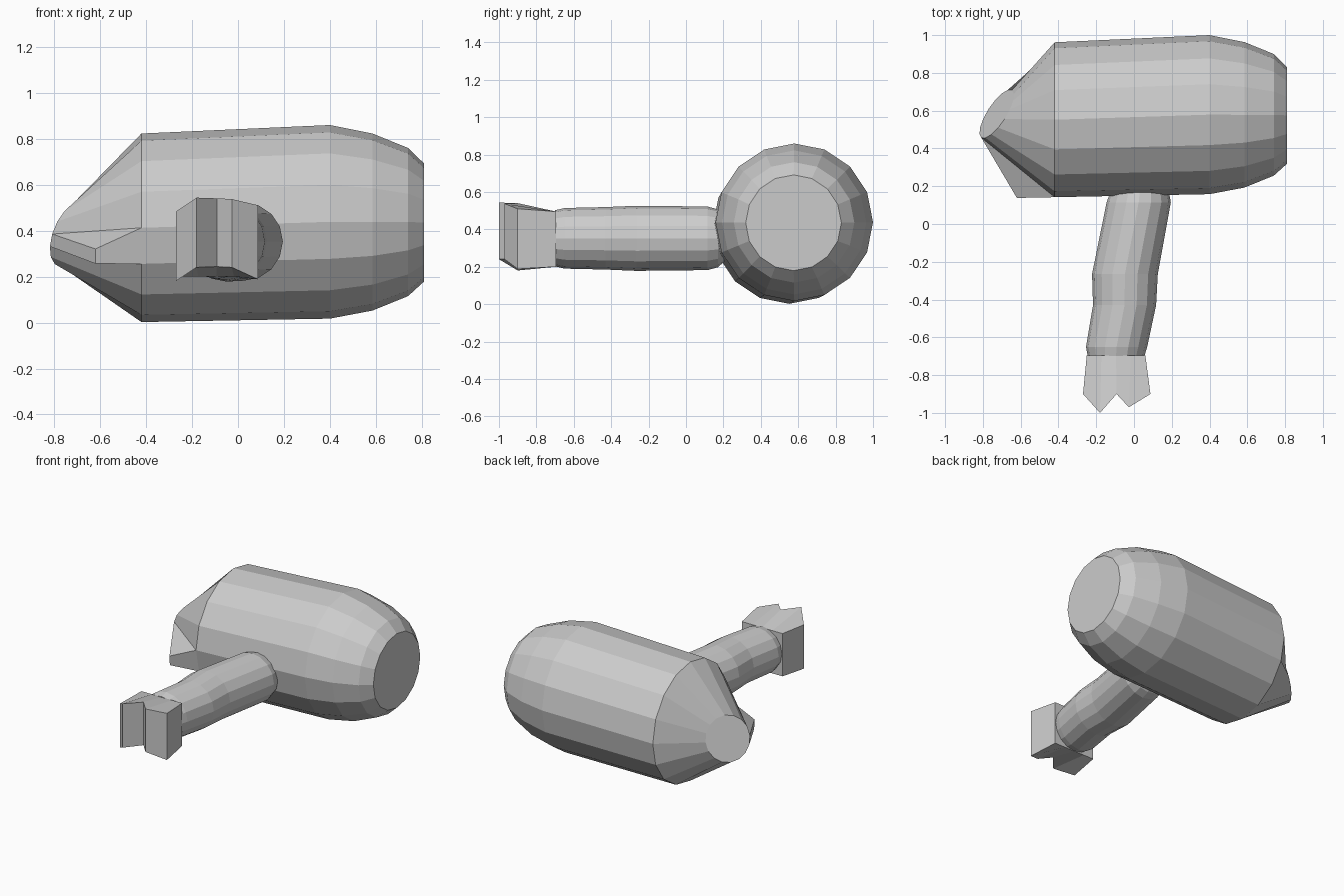
import bpy, bmesh
from math import cos, sin, pi
from mathutils import Vector

if "Cube" in bpy.data.objects:
    bpy.data.objects.remove(bpy.data.objects["Cube"])

SIDES = 16


def finish(bm, name):
    bmesh.ops.recalc_face_normals(bm, faces=bm.faces)
    mesh = bpy.data.meshes.new(name)
    bm.to_mesh(mesh)
    bm.free()
    obj = bpy.data.objects.new(name, mesh)
    bpy.context.collection.objects.link(obj)
    return obj


def ring(center, u, v, r):
    c, u, v = Vector(center), Vector(u), Vector(v)
    return [c + r * (cos(2 * pi * i / SIDES) * u + sin(2 * pi * i / SIDES) * v)
            for i in range(SIDES)]


def loft(rings, name):
    """Skin a list of equal-length point loops and cap both ends."""
    bm = bmesh.new()
    loops = [[bm.verts.new(p) for p in pts] for pts in rings]
    for a, b in zip(loops, loops[1:]):
        n = len(a)
        for i in range(n):
            j = (i + 1) % n
            bm.faces.new((a[i], a[j], b[j], b[i]))
    bm.faces.new(loops[0])
    bm.faces.new(loops[-1])
    return finish(bm, name)


# Barrel body: rounded right end, cone to a small tilted disc on the left
Y, Z = (0, 1, 0), (0, 0, 1)
stations = [(0.81, 0.575, 0.435, 0.256), (0.74, 0.578, 0.437, 0.322),
            (0.585, 0.578, 0.437, 0.385), (0.40, 0.579, 0.438, 0.421),
            (-0.42, 0.552, 0.412, 0.41)]
rings = [ring((x, y, z), Y, Z, r) for x, y, z, r in stations]
rings.append(ring((-0.727, 0.583, 0.385), Vector((0.54, 0.84, 0)).normalized(),
                  Vector((0.28, -0.18, 0.94)).normalized(), 0.15))
loft(rings, "barrel_body")

# Fin: wedge raised from one face of the cone
h = SIDES // 2
roots = [(rings[-2][k], rings[-1][k]) for k in (h, h + 1)]
tips = [Vector((-0.62, 0.138, 0.32)), Vector((-0.62, 0.142, 0.256))]
loft([[a, b, t] for (a, b), t in zip(roots, tips)], "cone_fin")

# Handle: slightly crooked round rod
X = (1, 0, 0)
rod = [(0.035, 0.21, 0.12), (0.03, 0.17, 0.155), (0.025, 0.115, 0.17),
       (-0.048, -0.265, 0.174), (-0.05, -0.43, 0.167),
       (-0.092, -0.65, 0.162), (-0.095, -0.70, 0.15)]
loft([ring((x, y, 0.352), X, Z, r) for x, y, r in rod], "handle")

# Notched end piece: thick plate whose outer edge zigzags
outer = [(-0.27, -0.90, 0.483, 0.18), (-0.18, -1.00, 0.543, 0.24),
         (-0.092, -0.90, 0.54, 0.243), (-0.027, -0.97, 0.537, 0.24),
         (0.087, -0.90, 0.51, 0.188)]
inner = [(-0.25 + 0.31 * i / 4, -0.695, 0.495, 0.2) for i in range(5)]
loft([[(ox, oy, ot), (ix, iy, it), (ix, iy, ib), (ox, oy, ob)]
      for (ox, oy, ot, ob), (ix, iy, it, ib) in zip(outer, inner)],
     "notched_end")
